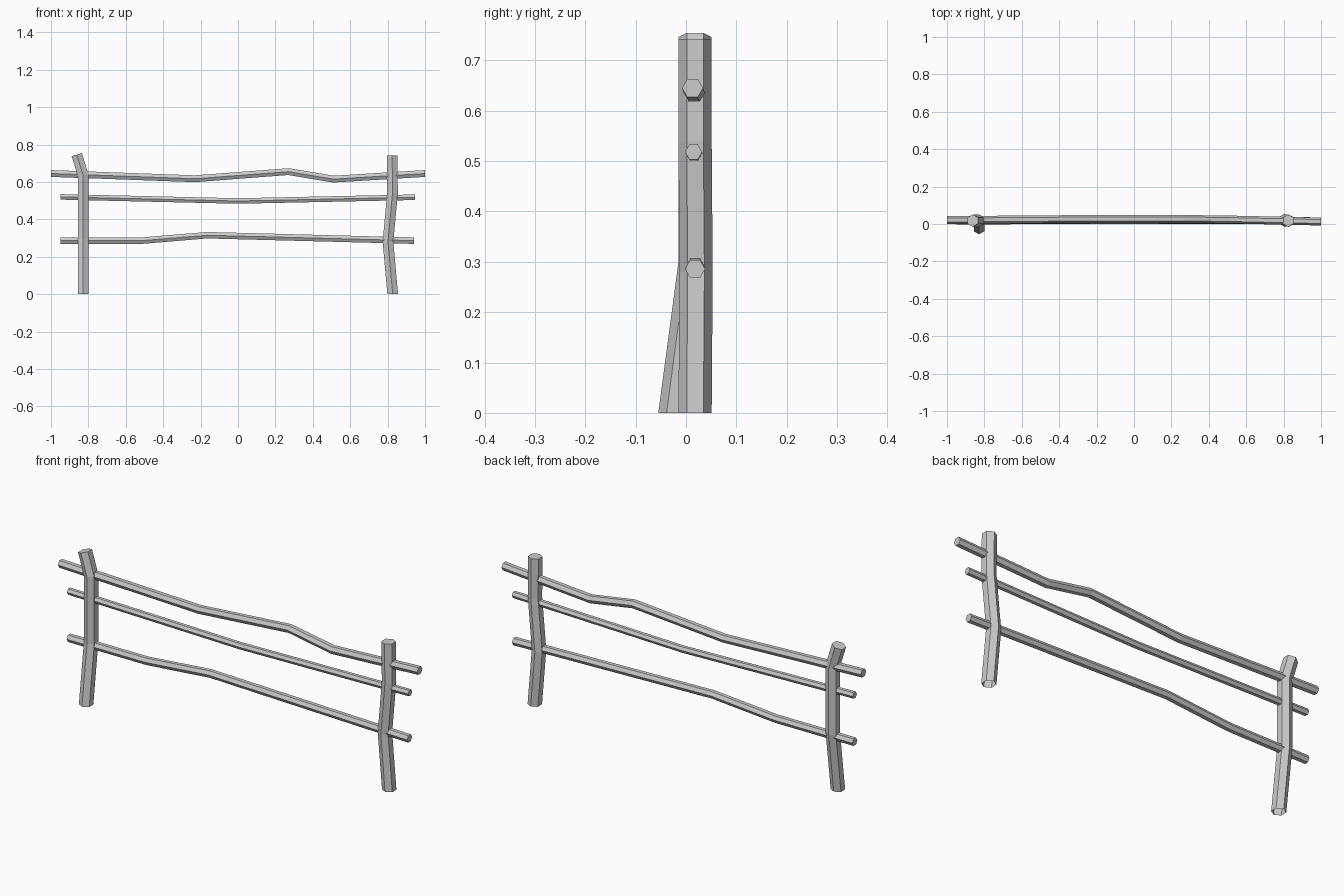
import bpy, bmesh, math
from mathutils import Vector

cube = bpy.data.objects.get("Cube")
if cube:
    bpy.data.objects.remove(cube, do_unlink=True)

# Single weathered grey
grey = bpy.data.materials.new("weathered grey")
grey.use_nodes = True
colour = (0.6, 0.6, 0.6, 1)
grey.diffuse_color = colour
grey.node_tree.nodes["Principled BSDF"].inputs["Base Color"].default_value = colour

Y = Vector((0, 1, 0))
SIDES = 6


def branch(name, path, radius, start_dir, end_dir=None, cap_start=True):
    """Six-sided stick swept along a bent path, with a corner facing front and back."""
    pts = [Vector(p) for p in path]
    bm = bmesh.new()
    rings = []
    for i, p in enumerate(pts):
        before = (p - pts[i - 1]).normalized() if i else Vector(start_dir)
        after = (pts[i + 1] - p).normalized() if i < len(pts) - 1 else before
        if i == 0:
            after = before
        elif i == len(pts) - 1 and end_dir:
            before = after = Vector(end_dir)
        tangent = before + after
        tangent.y = 0
        side = Y.cross(tangent).normalized()
        ring = []
        for k in range(SIDES):
            a = math.tau * k / SIDES
            ring.append(bm.verts.new(p + radius * (Y * math.cos(a) + side * math.sin(a))))
        rings.append(ring)
    for lower, upper in zip(rings, rings[1:]):
        for k in range(SIDES):
            n = (k + 1) % SIDES
            bm.faces.new((lower[k], lower[n], upper[n], upper[k]))
    bm.faces.new(rings[-1])
    if cap_start:
        bm.faces.new(rings[0][::-1])
    bmesh.ops.recalc_face_normals(bm, faces=bm.faces)
    mesh = bpy.data.meshes.new(name)
    bm.to_mesh(mesh)
    bm.free()
    mesh.materials.append(grey)
    obj = bpy.data.objects.new(name, mesh)
    bpy.context.collection.objects.link(obj)
    return obj


# Crooked posts, open underneath
UP = (0, 0, 1)
branch("right_post", [(-0.828, -0.022, 0), (-0.828, 0.018, 0.3),
                      (-0.828, 0.018, 0.635), (-0.862, 0.018, 0.746)],
       0.033, UP, cap_start=False)
branch("left_post", [(0.827, 0.018, 0), (0.802, 0.02, 0.28),
                     (0.826, 0.018, 0.54), (0.824, 0.018, 0.742)],
       0.033, UP, cap_start=False)

# Bent rails
ALONG = (1, 0, 0)
branch("top_rail", [(-1, 0.021, 0.645), (-0.23, 0.027, 0.617), (0.27, 0.027, 0.655),
                    (0.51, 0.024, 0.615), (1, 0.013, 0.645)], 0.021, ALONG, ALONG)
branch("middle_rail", [(-0.95, 0.018, 0.52), (0, 0.022, 0.498), (0.945, 0.015, 0.518)],
       0.017, ALONG, ALONG)
branch("bottom_rail", [(-0.95, 0.018, 0.286), (-0.515, 0.019, 0.286), (-0.165, 0.021, 0.315),
                       (0.94, 0.018, 0.286)], 0.02, ALONG, ALONG)
